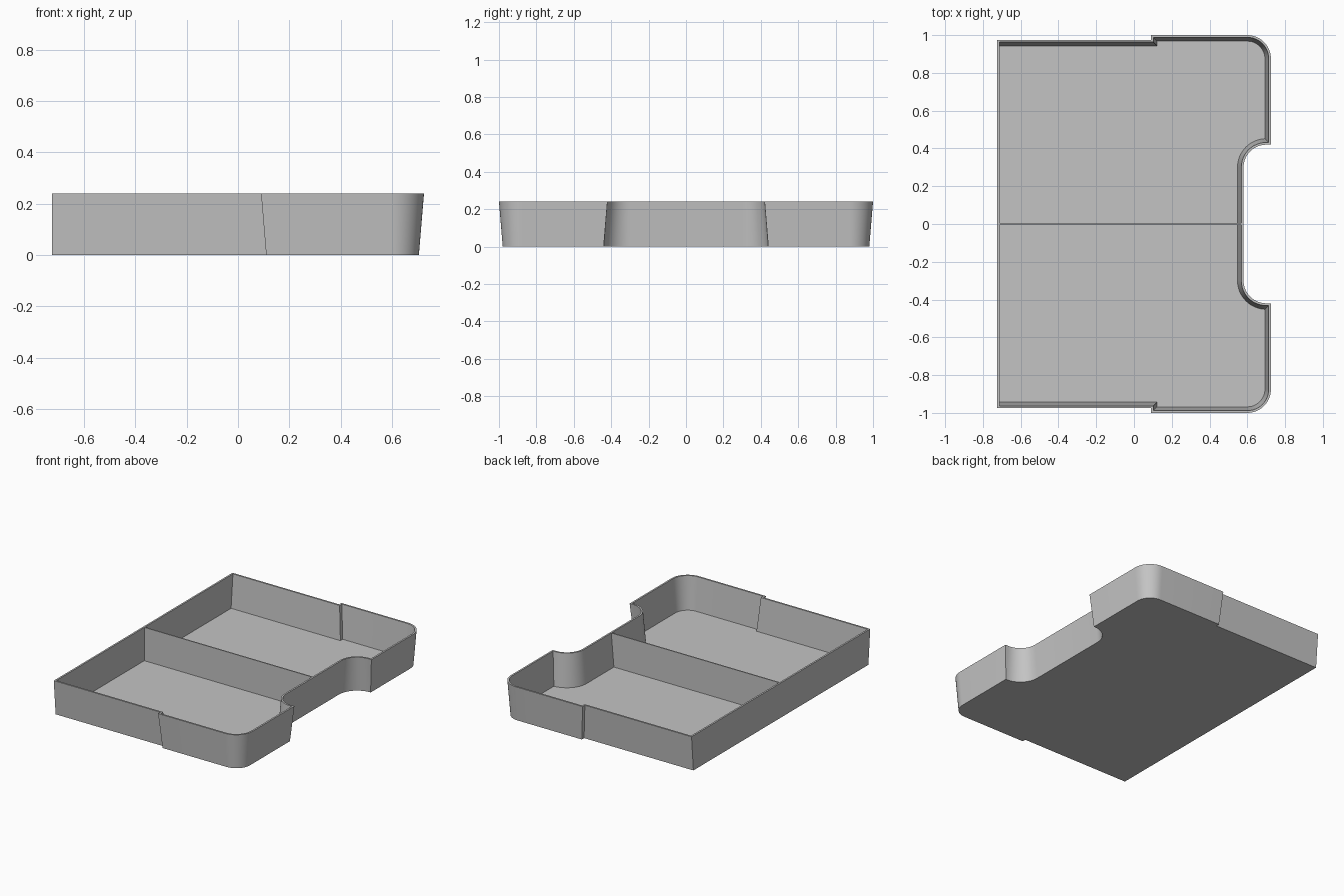
import bpy, bmesh, math
from mathutils import Vector

old = bpy.data.objects.get("Cube")
if old:
    bpy.data.objects.remove(old, do_unlink=True)

HEIGHT, FLOOR, WALL, TAPER = 0.24, 0.01, 0.012, 0.02

grey = bpy.data.materials.new("plain_grey")
grey.use_nodes = True
grey.diffuse_color = (0.55, 0.55, 0.55, 1)
grey.node_tree.nodes["Principled BSDF"].inputs["Base Color"].default_value = (0.55, 0.55, 0.55, 1)


def arc(cx, cy, r, start, end, steps=12):
    angles = [math.radians(start + (end - start) * i / steps) for i in range(steps + 1)]
    return [Vector((cx + r * math.cos(a), cy + r * math.sin(a))) for a in angles]


def inset(points, side, back):
    """Move every edge inwards by side, and the closing straight edge by back."""
    count = len(points)
    result = []
    for i, p in enumerate(points):
        a = (p - points[i - 1]).normalized()
        b = (points[(i + 1) % count] - p).normalized()
        na, nb = Vector((-a.y, a.x)), Vector((-b.y, b.x))
        da = back if i == 0 else side
        db = back if i == count - 1 else side
        det = na.x * nb.y - na.y * nb.x
        if abs(det) < 1e-5:
            result.append(p + na * da)
        else:
            result.append(p + Vector((da * nb.y - db * na.y, db * na.x - da * nb.x)) / det)
    return result


def make_object(name, bm):
    bmesh.ops.recalc_face_normals(bm, faces=bm.faces[:])
    mesh = bpy.data.meshes.new(name)
    bm.to_mesh(mesh)
    bm.free()
    mesh.materials.append(grey)
    obj = bpy.data.objects.new(name, mesh)
    bpy.context.collection.objects.link(obj)
    return obj


# Rim outline: one half, then its mirror image
half = [Vector((-0.725, -0.975)), Vector((0.09, -0.975)), Vector((0.09, -1))]
half += arc(0.6, -0.875, 0.125, -90, 0)
half += [Vector((0.725, -0.42))]
half += arc(0.70, -0.30, 0.12, 270, 180)
outline = half + [Vector((p.x, -p.y)) for p in reversed(half)]

# Tapered shell: underside, outer wall, rim, inner wall and floor
bm = bmesh.new()
loops = []
for side, back, z in ((TAPER, 0, 0), (0, 0, HEIGHT),
                      (WALL, WALL, HEIGHT), (WALL + TAPER, WALL, FLOOR)):
    loops.append([bm.verts.new((p.x, p.y, z)) for p in inset(outline, side, back)])
n = len(outline)
for low, high in zip(loops, loops[1:]):
    for i in range(n):
        j = (i + 1) % n
        bm.faces.new((low[i], low[j], high[j], high[i]))
bm.faces.new(loops[0][::-1])
bm.faces.new(loops[-1])
tray = make_object("tray_shell", bm)
bpy.ops.object.select_all(action='DESELECT')
tray.select_set(True)
bpy.context.view_layer.objects.active = tray
bpy.ops.object.shade_smooth_by_angle(angle=math.radians(30))

# Central divider, following the slope of the notched wall
bm = bmesh.new()
bmesh.ops.create_cube(bm, size=1)
for v in bm.verts:
    top = v.co.z > 0
    right_end = 0.572 if top else 0.552
    v.co = (right_end if v.co.x > 0 else -0.718,
            0.004 if v.co.y > 0 else -0.004,
            HEIGHT if top else FLOOR / 2)
make_object("centre_divider", bm)
